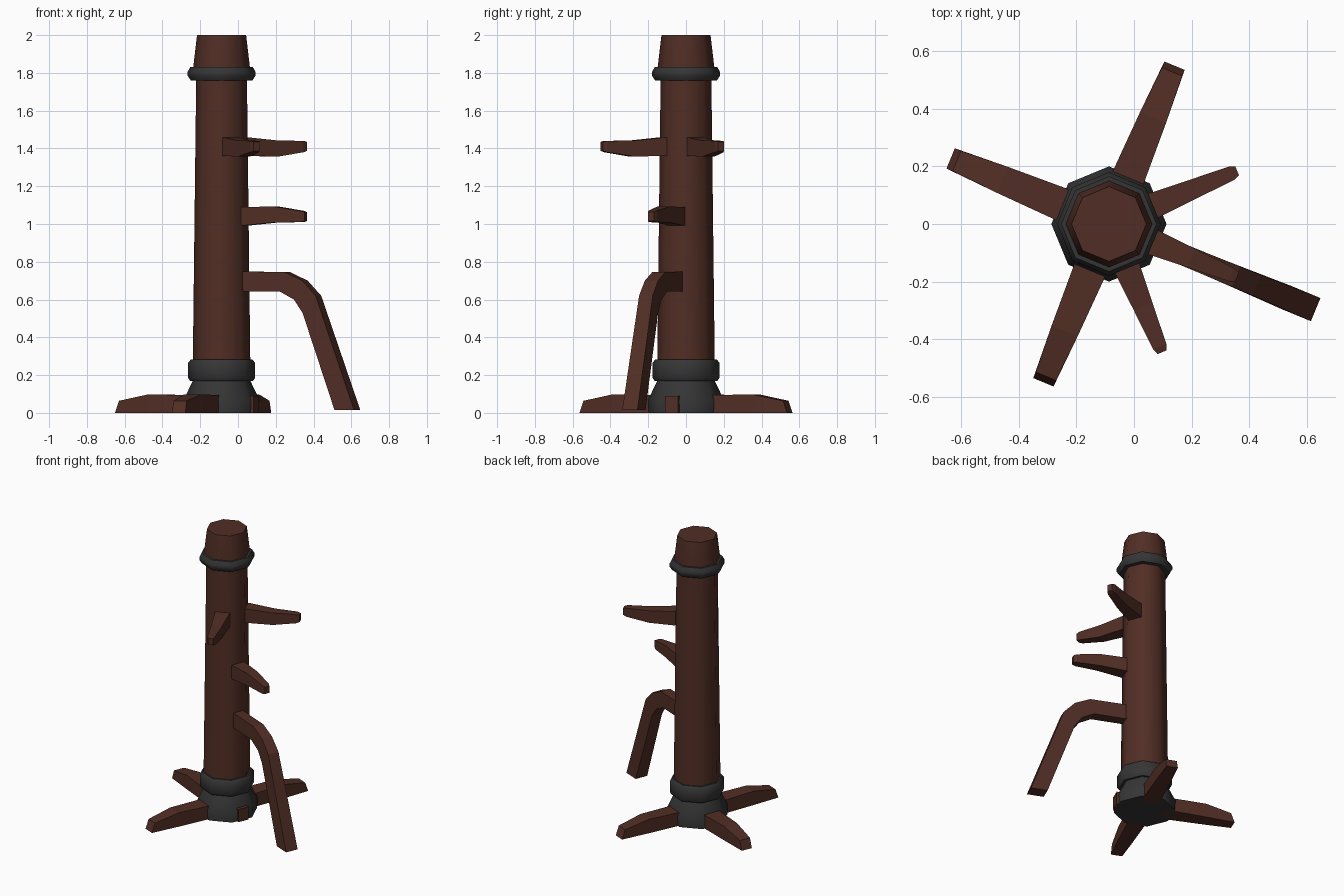
import bpy, bmesh
from math import sin, cos, radians, pi

if "Cube" in bpy.data.objects:
    bpy.data.objects.remove(bpy.data.objects["Cube"])

CX = -0.087  # post axis (the bent leg makes the model off-centre)


def material(name, rgb):
    m = bpy.data.materials.new(name)
    m.diffuse_color = (*rgb, 1)
    m.use_nodes = True
    m.node_tree.nodes["Principled BSDF"].inputs["Base Color"].default_value = m.diffuse_color
    return m


WOOD = material("dark_wood", (0.082, 0.027, 0.018))
IRON = material("dark_iron", (0.036, 0.036, 0.036))


def finish(name, bm, mat, smooth=None):
    bmesh.ops.recalc_face_normals(bm, faces=bm.faces)
    me = bpy.data.meshes.new(name)
    bm.to_mesh(me)
    bm.free()
    me.materials.append(mat)
    ob = bpy.data.objects.new(name, me)
    bpy.context.collection.objects.link(ob)
    if smooth:
        bpy.ops.object.select_all(action='DESELECT')
        ob.select_set(True)
        bpy.context.view_layer.objects.active = ob
        bpy.ops.object.shade_smooth_by_angle(angle=radians(smooth))
    return ob


def skin(bm, rings):
    """Join rings of vertices with quads and cap both ends."""
    n = len(rings[0])
    for a, b in zip(rings, rings[1:]):
        for i in range(n):
            j = (i + 1) % n
            bm.faces.new((a[i], a[j], b[j], b[i]))
    bm.faces.new(rings[0])
    bm.faces.new(rings[-1])


def turned(name, profile, mat):
    """Eight-sided turned part from (radius, z) points."""
    bm = bmesh.new()
    skin(bm, [[bm.verts.new((CX + r * cos(k * pi / 4), r * sin(k * pi / 4), z))
               for k in range(8)] for r, z in profile])
    finish(name, bm, mat, 46)


def beam(name, angle, stations):
    """Radial bar; stations are (r_top, z_top, r_bottom, z_bottom, width)."""
    bm = bmesh.new()
    c, s = cos(radians(angle)), sin(radians(angle))
    rings = []
    for rt, zt, rb, zb, w in stations:
        h = w / 2
        rings.append([bm.verts.new((CX + r * c - t * s, r * s + t * c, z))
                      for r, t, z in ((rt, h, zt), (rt, -h, zt), (rb, -h, zb), (rb, h, zb))])
    skin(bm, rings)
    finish(name, bm, WOOD)


# Trunk and its wider head
turned("trunk", [(0.153, 0.2), (0.134, 1.8)], WOOD)
turned("trunk_head", [(0.15, 1.81), (0.15, 1.83), (0.13, 2.0)], WOOD)

# Iron collars and flared foot
turned("top_collar", [(0.163, 1.76), (0.18, 1.785), (0.18, 1.805), (0.165, 1.832)], IRON)
turned("base_collar", [(0.167, 0.17), (0.177, 0.185), (0.177, 0.265), (0.163, 0.283)], IRON)
turned("base_foot", [(0.197, 0), (0.2, 0.07), (0.15, 0.175)], IRON)

# Three floor legs and the short stub under the bent leg
for i, angle in enumerate((67.5, 157.5, 247.5)):
    beam(f"floor_leg_{i + 1}", angle, [(0.12, 0.093, 0.12, 0, 0.12),
                                       (0.4, 0.098, 0.4, 0, 0.098),
                                       (0.572, 0.064, 0.595, 0, 0.076)])
beam("floor_stub", -22.5, [(0.1, 0.09, 0.1, 0, 0.075), (0.198, 0.09, 0.198, 0, 0.075)])

# Arm pegs; the lower one is turned upside down
PEG = [(0.13, 0.049, -0.049, 0.096), (0.31, 0.032, -0.053, 0.07),
       (0.46, 0.03, -0.03, 0.05), (0.482, 0.025, -0.023, 0.034)]
for name, angle, z, flip in (("upper_arm_right", 22.5, 1.41, 1),
                             ("upper_arm_left", -67.5, 1.41, 1),
                             ("middle_arm", -22.5, 1.04, -1)):
    beam(name, angle, [(r, z + flip * a, r, z + flip * b, w) for r, a, b, w in PEG])

# Bent leg
beam("bent_leg", -22.5, [(0.13, 0.748, 0.13, 0.642, 0.072), (0.376, 0.746, 0.35, 0.642, 0.074),
                         (0.478, 0.70, 0.43, 0.60, 0.076), (0.555, 0.62, 0.48, 0.53, 0.078),
                         (0.777, 0.015, 0.665, 0.015, 0.087)])
